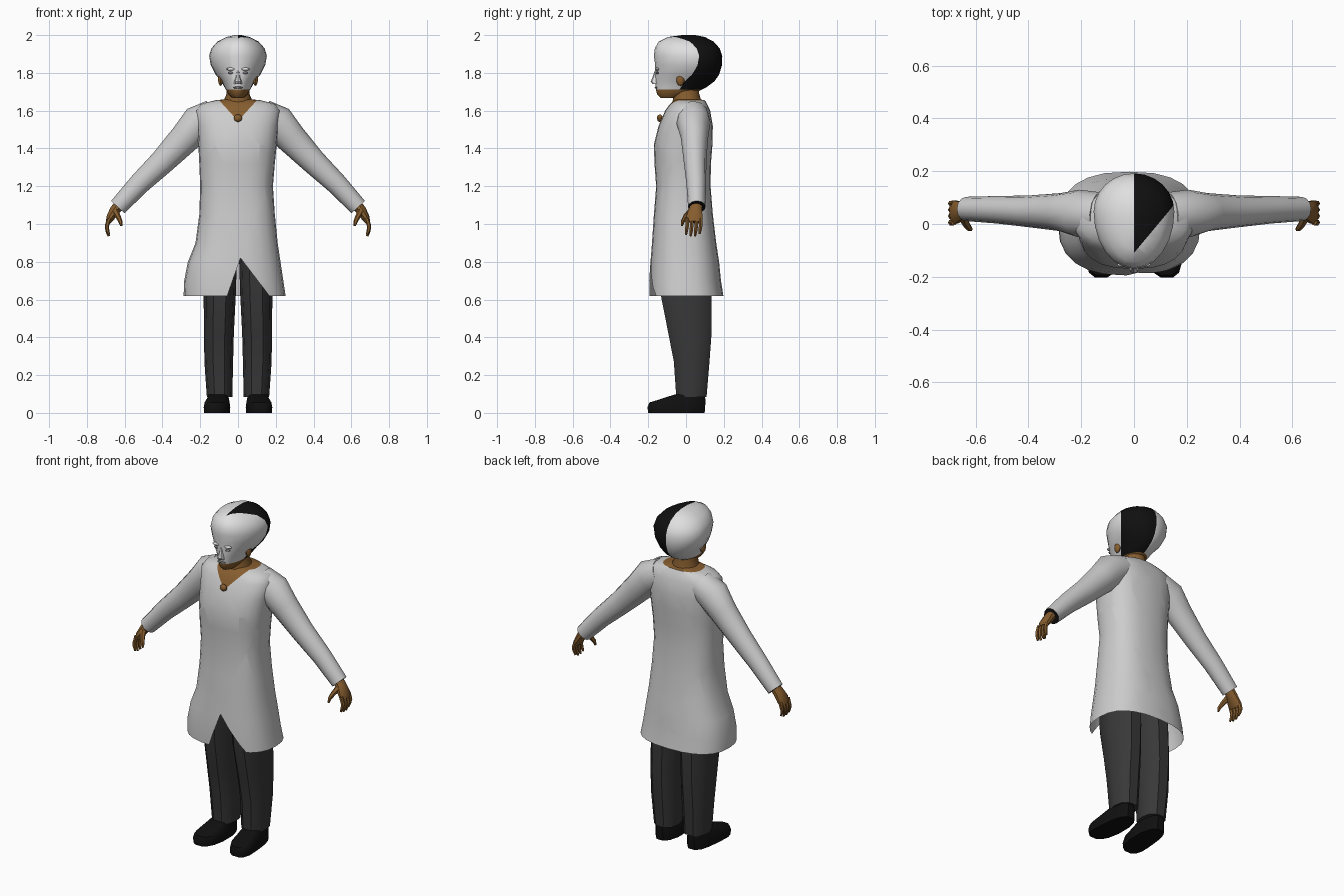
import bpy, bmesh, math
from mathutils import Vector

if "Cube" in bpy.data.objects:
    bpy.data.objects.remove(bpy.data.objects["Cube"])


def material(name, r, g, b):
    m = bpy.data.materials.new(name)
    m.diffuse_color = (r, g, b, 1)
    m.use_nodes = True
    m.node_tree.nodes["Principled BSDF"].inputs["Base Color"].default_value = m.diffuse_color
    return m


COAT = material("coat_white", 0.61, 0.61, 0.61)
FACE = material("pale_face", 0.74, 0.74, 0.74)
SKIN = material("brown_skin", 0.24, 0.11, 0.028)
TROUSER = material("charcoal", 0.04, 0.04, 0.04)
BLACK = material("black", 0.005, 0.005, 0.005)
SHADE = material("eye_grey", 0.2, 0.2, 0.2)


def finish(name, bm, mats, angle=40):
    bmesh.ops.recalc_face_normals(bm, faces=bm.faces)
    me = bpy.data.meshes.new(name)
    bm.to_mesh(me)
    bm.free()
    for m in mats:
        me.materials.append(m)
    ob = bpy.data.objects.new(name, me)
    bpy.context.collection.objects.link(ob)
    bpy.ops.object.select_all(action='DESELECT')
    ob.select_set(True)
    bpy.context.view_layer.objects.active = ob
    bpy.ops.object.shade_smooth_by_angle(angle=math.radians(angle))
    return ob


def skin_rings(rings, cap_start=True, cap_end=True):
    """Bridge a list of point rings into one tube."""
    bm = bmesh.new()
    loops = [[bm.verts.new(p) for p in ring] for ring in rings]
    n = len(loops[0])
    for a, b in zip(loops, loops[1:]):
        for i in range(n):
            j = (i + 1) % n
            bm.faces.new((a[i], a[j], b[j], b[i]))
    if cap_start:
        bm.faces.new(loops[0][::-1])
    if cap_end:
        bm.faces.new(loops[-1])
    return bm


def spow(v, e):
    return math.copysign(abs(v) ** e, v)


def loft(rows, n=24, power=2.0, bias=0.5, cap_start=True):
    """Rows of (z, x0, x1, y0, y1); bias sets where the section is widest."""
    rings = []
    for z, x0, x1, y0, y1 in rows:
        cy = y0 + bias * (y1 - y0)
        ring = []
        for i in range(n):
            t = 2 * math.pi * i / n
            c, s = spow(math.cos(t), 2 / power), spow(math.sin(t), 2 / power)
            ring.append(((x0 + x1) / 2 + c * (x1 - x0) / 2,
                         cy + s * ((y1 - cy) if s > 0 else (cy - y0)), z))
        rings.append(ring)
    return skin_rings(rings, cap_start)


def limb(pts, n=10):
    """Points of (x, y, z, radius across, radius in y) along a limb."""
    P = [Vector(p[:3]) for p in pts]
    rings = []
    for i, p in enumerate(pts):
        d = P[min(i + 1, len(P) - 1)] - P[max(i - 1, 0)]
        side = d.cross(Vector((0, 1, 0))).normalized()
        depth = side.cross(d).normalized()
        rings.append([P[i] + side * p[3] * math.cos(2 * math.pi * k / n)
                      + depth * p[4] * math.sin(2 * math.pi * k / n) for k in range(n)])
    return skin_rings(rings)


def cut(bm, co, no):
    bmesh.ops.bisect_plane(bm, geom=bm.verts[:] + bm.edges[:] + bm.faces[:],
                           plane_co=co, plane_no=no, dist=1e-5)


def ball(name, loc, size, mat, seg=10, rings=7):
    bm = bmesh.new()
    bmesh.ops.create_uvsphere(bm, u_segments=seg, v_segments=rings, radius=1)
    for v in bm.verts:
        v.co = Vector([v.co[i] * size[i] + loc[i] for i in range(3)])
    return finish(name, bm, [mat])


# Coat body with flared hem, V neck and front slit
bm = loft([
    (0.620, -.288, .252, -.195, .198), (0.70, -.285, .240, -.195, .185),
    (0.80, -.265, .225, -.188, .175), (0.90, -.225, .210, -.180, .160),
    (1.05, -.205, .195, -.170, .142), (1.20, -.200, .185, -.158, .130),
    (1.32, -.205, .195, -.167, .132), (1.42, -.210, .205, -.170, .140),
    (1.52, -.215, .215, -.145, .142), (1.60, -.225, .225, -.110, .128),
    (1.635, -.200, .200, -.085, .112), (1.655, -.120, .120, -.060, .100),
    (1.662, -.050, .050, -.050, .060)], 24, 2.5, cap_start=False)
for s in (-1, 1):
    cut(bm, (0, 0, 1.545), (s * 1.1, 0, 1))
cut(bm, (.013, 0, .82), (2.86, 0, -1))
cut(bm, (.013, 0, .82), (1.31, 0, 1))
slit = []
for f in bm.faces:
    c = f.calc_center_median()
    if c.z > 1.655 or (c.y < .02 and c.z > 1.545 + 1.1 * abs(c.x)):
        f.material_index = 1
    dx = c.x - .013
    if c.y < 0 and c.z < .82 and -(0.82 - c.z) / 2.86 < dx < (.82 - c.z) / 1.31:
        slit.append(f)
bmesh.ops.delete(bm, geom=slit, context='FACES')
finish("coat_body", bm, [COAT, SKIN])

ball("throat_knot", (0, -.138, 1.56), (.022, .016, .02), SKIN)

# Neck
finish("neck", loft([(1.60, -.085, .085, -.075, .085), (1.655, -.075, .075, -.07, .08),
                     (1.69, -.06, .06, -.07, .07), (1.76, -.06, .06, -.07, .07)], 16), [SKIN])

# Head: pale face and hair half, black hair half, brown jaw
rows = [(1.668, .03, -.135, -.04), (1.685, .048, -.152, .0), (1.705, .06, -.158, .07),
        (1.725, .072, -.160, .11), (1.755, .088, -.163, .15), (1.79, .118, -.163, .175),
        (1.84, .144, -.163, .19), (1.89, .153, -.170, .192), (1.93, .141, -.165, .178),
        (1.965, .110, -.145, .147), (1.99, .060, -.095, .10), (2.0, .018, -.02, .05)]
bm = loft([(z, -w, w, a, b) for z, w, a, b in rows], 24, 2.0, .6)
cut(bm, (0, 0, 0), (1, 0, 0))
cut(bm, (0, -.11, 0), (-1.2, 1, 0))
cut(bm, (0, 0, 1.712), (0, 0, 1))
for f in bm.faces:
    c = f.calc_center_median()
    if c.z < 1.712:
        f.material_index = 2
    elif c.x > 0 and c.y - 1.2 * c.x > -.11:
        f.material_index = 1
finish("head", bm, [FACE, BLACK, SKIN])

# Facial features
finish("nose", loft([(1.742, -.02, .02, -.178, -.14), (1.755, -.02, .02, -.187, -.14),
                     (1.775, -.012, .012, -.178, -.14), (1.81, -.008, .008, -.166, -.14)], 8), [FACE])
ball("mouth", (0, -.158, 1.722), (.028, .008, .006), SHADE)
for s, side in ((-1, "right"), (1, "left")):
    ball(side + "_eye", (s * .036, -.151, 1.80), (.018, .008, .007), SHADE)
    ball(side + "_brow", (s * .038, -.152, 1.82), (.026, .012, .008), FACE)
    ball(side + "_ear", (s * .092, -.03, 1.765), (.014, .022, .034), SKIN)

# Limbs, built once per side
for s, side in ((-1, "right"), (1, "left")):
    # Sleeve with a dark cuff opening
    bm = limb([(s * x, y, z, r, d) for x, y, z, r, d in (
        (.13, .035, 1.575, .085, .085), (.21, .04, 1.535, .095, .09),
        (.28, .045, 1.455, .082, .072), (.40, .048, 1.33, .067, .06),
        (.52, .054, 1.215, .057, .052), (.636, .057, 1.09, .048, .046))], 12)
    end = max(bm.faces, key=lambda f: abs(f.calc_center_median().x))
    end.material_index = 1
    finish(side + "_sleeve", bm, [COAT, BLACK])

    # Hand: palm, four fingers and thumb
    finish(side + "_palm", limb([(s * x, y, z, r, d) for x, y, z, r, d in (
        (.625, .055, 1.105, .028, .03), (.652, .05, 1.072, .028, .036),
        (.675, .045, 1.035, .022, .046), (.687, .042, 1.01, .014, .042))], 10), [SKIN])
    for k in range(4):
        y = .078 - .024 * k
        drop = (.012, 0, 0, .008)[k]
        finish(f"{side}_finger_{k + 1}", limb([(s * a, yy, z, r, r) for a, yy, z, r in (
            (.682, y, 1.03, .012), (.694, y, .99, .011),
            (.692, y - .003, .962 + drop, .010), (.684, y - .006, .936 + drop, .006))], 6), [SKIN])
    finish(side + "_thumb", limb([(s * a, y, z, r, r) for a, y, z, r in (
        (.648, .025, 1.065, .018), (.635, -.002, 1.04, .014),
        (.622, -.018, 1.012, .011), (.618, -.022, .99, .006))], 6), [SKIN])

    # Trouser leg
    legs = [(.085, .03, .165, -.055, .112), (.27, .026, .178, -.068, .128),
            (.42, .022, .18, -.098, .140), (.62, .012, .182, -.138, .140),
            (.84, .005, .178, -.145, .125)]
    finish(side + "_trouser_leg", loft([(z, *sorted((s * a, s * b)), c, d)
                                        for z, a, b, c, d in legs], 10, 2.5), [TROUSER])

    # Shoe, toe turned slightly outwards
    shoes = [(0, .038, .172, -.203, .102), (.03, .036, .174, -.206, .105),
             (.055, .040, .170, -.196, .106), (.075, .048, .164, -.13, .105),
             (.098, .055, .155, -.06, .098)]
    bm = loft([(z, *sorted((s * a, s * b)), c, d) for z, a, b, c, d in shoes], 14, 2.6, .4)
    for v in bm.verts:
        v.co.x += s * -.12 * min(v.co.y + .04, 0)
    finish(side + "_shoe", bm, [BLACK])
